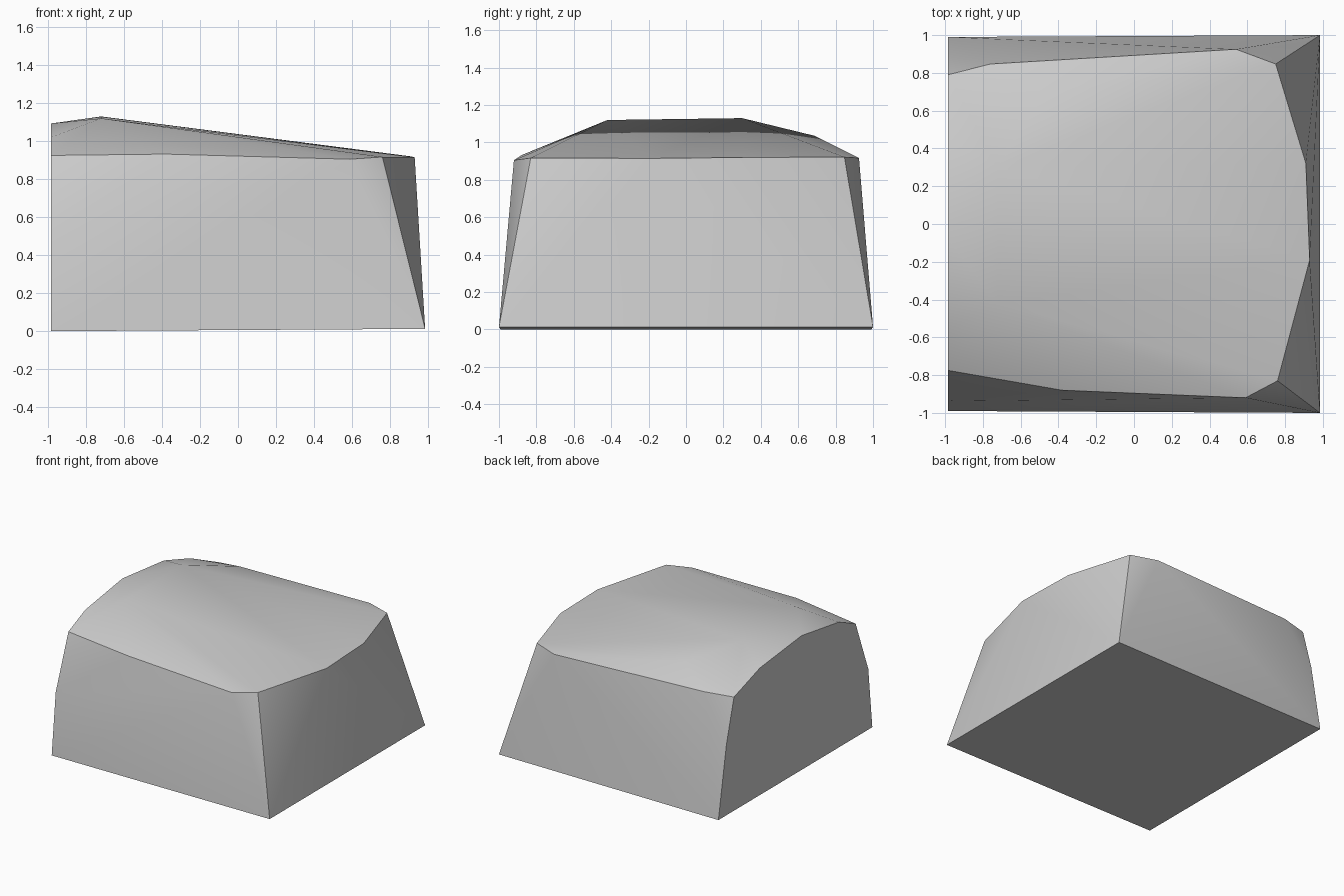
import bpy
import bmesh
import math

cube = bpy.data.objects.get("Cube")
if cube:
    bpy.data.objects.remove(cube, do_unlink=True)

# Flat colour
grey = bpy.data.materials.new("light_grey")
grey.use_nodes = True
grey.diffuse_color = (0.6, 0.6, 0.6, 1)
grey.node_tree.nodes["Principled BSDF"].inputs["Base Color"].default_value = (0.6, 0.6, 0.6, 1)

# Arched profile of the flat end, as (y, z)
END = -0.985
arch = [(-0.99, 0), (-0.938, 0.495), (-0.775, 0.925), (-0.56, 1.02), (-0.08, 1.093),
        (0.455, 1.035), (0.79, 0.925), (0.887, 0.575), (0.99, 0)]
end_profile = [(END, y, z) for y, z in arch]

# Far corners of the base
base = [(0.985, -1, 0.012), (0.985, 1, 0.012)]

# Rim where the walls meet the top, front to back
rim = [(-0.38, -0.88, 0.932), (0.59, -0.92, 0.905), (0.76, -0.83, 0.917),
       (0.93, -0.19, 0.915), (0.91, 0.32, 0.92), (0.75, 0.847, 0.922),
       (0.54, 0.925, 0.917), (-0.76, 0.847, 0.93)]

# Crown points of the sloping top
crown = [(-0.72, -0.42, 1.12), (-0.72, 0.3, 1.13), (-0.47, 0.69, 1.035)]

# Skin the profiles into one closed convex block
bm = bmesh.new()
for p in end_profile + base + rim + crown:
    bm.verts.new(p)
result = bmesh.ops.convex_hull(bm, input=bm.verts[:])
loose = {g for g in result["geom_interior"] + result["geom_unused"]
         if isinstance(g, bmesh.types.BMVert)}
bmesh.ops.delete(bm, geom=list(loose), context="VERTS")
bmesh.ops.dissolve_limit(bm, angle_limit=math.radians(0.5),
                         verts=bm.verts[:], edges=bm.edges[:])
bmesh.ops.recalc_face_normals(bm, faces=bm.faces[:])

mesh = bpy.data.meshes.new("rounded_block")
bm.to_mesh(mesh)
bm.free()
mesh.materials.append(grey)
block = bpy.data.objects.new("rounded_block", mesh)
bpy.context.collection.objects.link(block)

# Smooth shading with crisp rim and corners
bpy.ops.object.select_all(action="DESELECT")
block.select_set(True)
bpy.context.view_layer.objects.active = block
bpy.ops.object.shade_smooth_by_angle(angle=math.radians(32))
